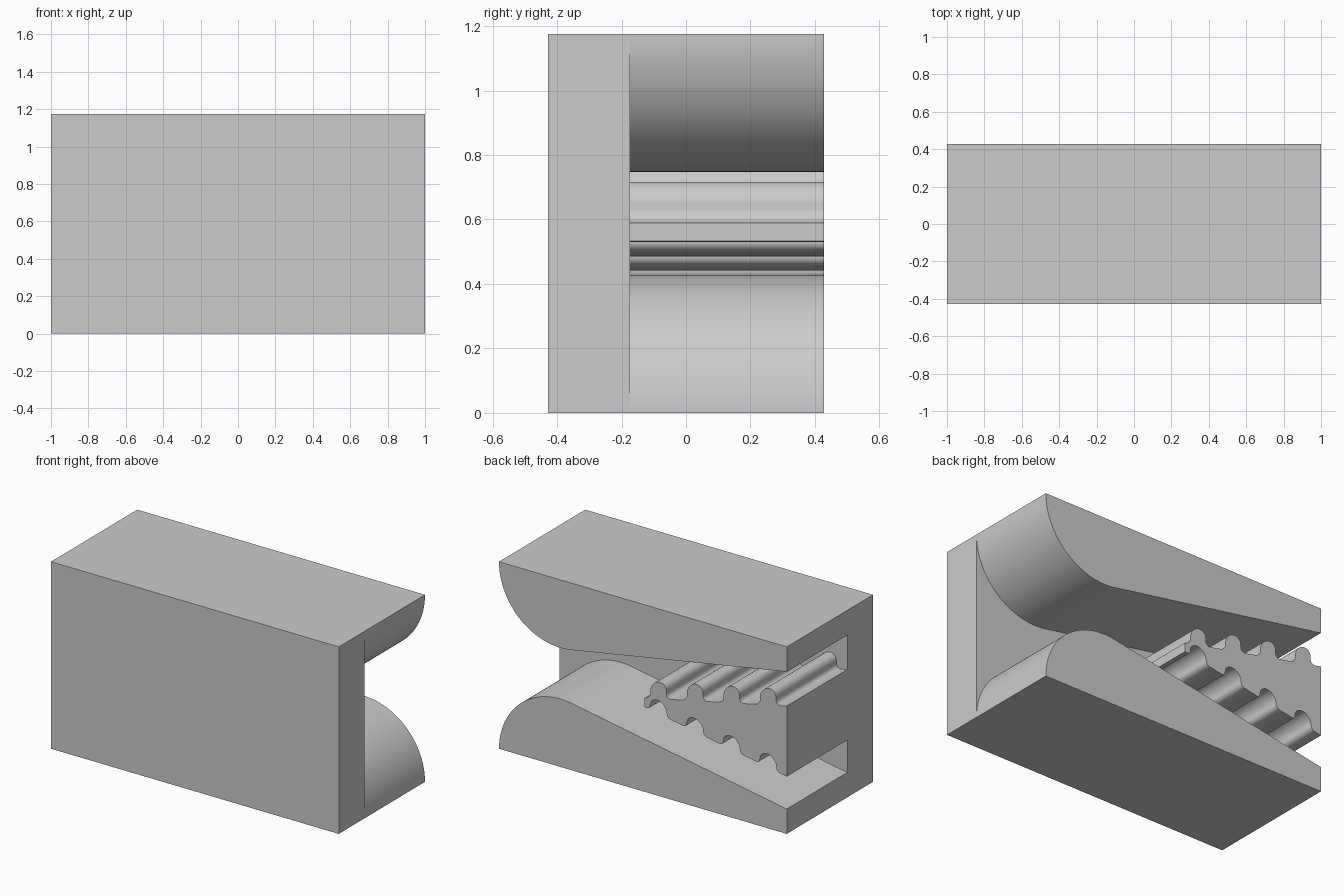
import bpy, bmesh
from math import sin, cos, tan, radians, pi

if "Cube" in bpy.data.objects:
    bpy.data.objects.remove(bpy.data.objects["Cube"])

WIDTH, DEPTH, HEIGHT = 2.0, 0.856, 1.175
PLATE_Y = -0.173                      # inner face of the side plate
JAW_R, JAW_SLOPE = 0.427, radians(10)
TEETH = [-0.108 - 0.254 * i for i in range(4)]
TIP_X, END_X = -0.012, -1.1


def arc(cx, cz, r, start, end, steps):
    """Points on a circular arc, angles in degrees."""
    angles = [radians(start + (end - start) * i / steps) for i in range(steps + 1)]
    return [(cx + r * cos(a), cz + r * sin(a)) for a in angles]


def tooth(r, fillet, wall):
    """Rounded tooth as (offset, height) points, running from +x to -x."""
    side = arc(r + fillet, fillet, fillet, 270, 180, 6)
    cap = arc(0, fillet + wall, r, 0, 180, 16)
    return side + cap + [(-u, h) for u, h in reversed(side)]


def toothed_edge(z0, slope, shape):
    """Sloping edge of the wedge from its tip outwards, with raised teeth."""
    line = lambda x: z0 + slope * (-x)
    pts = [(TIP_X, line(TIP_X))]
    for cx in TEETH:
        pts += [(cx + u, line(cx + u) + h) for u, h in shape]
    return pts + [(END_X, line(END_X))]


def prism(name, profile, y0, y1):
    """Extrude an xz profile along y."""
    bm = bmesh.new()
    face = bm.faces.new([bm.verts.new((x, y0, z)) for x, z in profile])
    ext = bmesh.ops.extrude_face_region(bm, geom=[face])
    verts = [g for g in ext["geom"] if isinstance(g, bmesh.types.BMVert)]
    bmesh.ops.translate(bm, verts=verts, vec=(0, y1 - y0, 0))
    bmesh.ops.recalc_face_normals(bm, faces=bm.faces)
    mesh = bpy.data.meshes.new(name)
    bm.to_mesh(mesh)
    bm.free()
    obj = bpy.data.objects.new(name, mesh)
    bpy.context.collection.objects.link(obj)
    return obj


# Solid block that holds the side plate, both jaws and the wedge
half = WIDTH / 2
block = prism("clip_body", [(-half, 0), (half, 0), (half, HEIGHT), (-half, HEIGHT)],
              -DEPTH / 2, DEPTH / 2)

# Lower jaw: quarter-round nose running into a falling ramp
lower_jaw = arc(half - JAW_R, 0, JAW_R, 0, 90 + 10, 40)
ramp_x, ramp_z = lower_jaw[-1]
lower_jaw.append((END_X, ramp_z - (ramp_x - END_X) * tan(JAW_SLOPE)))
upper_jaw = [(x, HEIGHT - z) for x, z in lower_jaw]

# Toothed wedge: bumps above, matching scoops below
wedge_top = toothed_edge(0.587, 0.216, tooth(0.055, 0.035, 0.015))
wedge_bottom = toothed_edge(0.535, -0.175, tooth(0.058, 0.025, 0))

# Mouth opening between jaws and wedge, cut from the block
mouth = ([(half + 0.1, 0)] + lower_jaw + wedge_bottom[::-1] + wedge_top
         + upper_jaw[::-1] + [(half + 0.1, HEIGHT)])
cutter = prism("mouth_cutter", mouth, PLATE_Y, DEPTH / 2 + 0.1)
cutter.hide_render = True

cut = block.modifiers.new("mouth", 'BOOLEAN')
cut.operation, cut.solver, cut.object = 'DIFFERENCE', 'EXACT', cutter
bpy.context.view_layer.objects.active = block
block.select_set(True)
cutter.select_set(False)
bpy.ops.object.modifier_apply(modifier="mouth")
bpy.data.objects.remove(cutter)

# One grey material
grey = bpy.data.materials.new("plain_grey")
grey.use_nodes = True
colour = (0.6, 0.6, 0.6, 1)
grey.diffuse_color = colour
grey.node_tree.nodes["Principled BSDF"].inputs["Base Color"].default_value = colour
block.data.materials.clear()
block.data.materials.append(grey)

bpy.ops.object.shade_smooth_by_angle(angle=radians(30))
